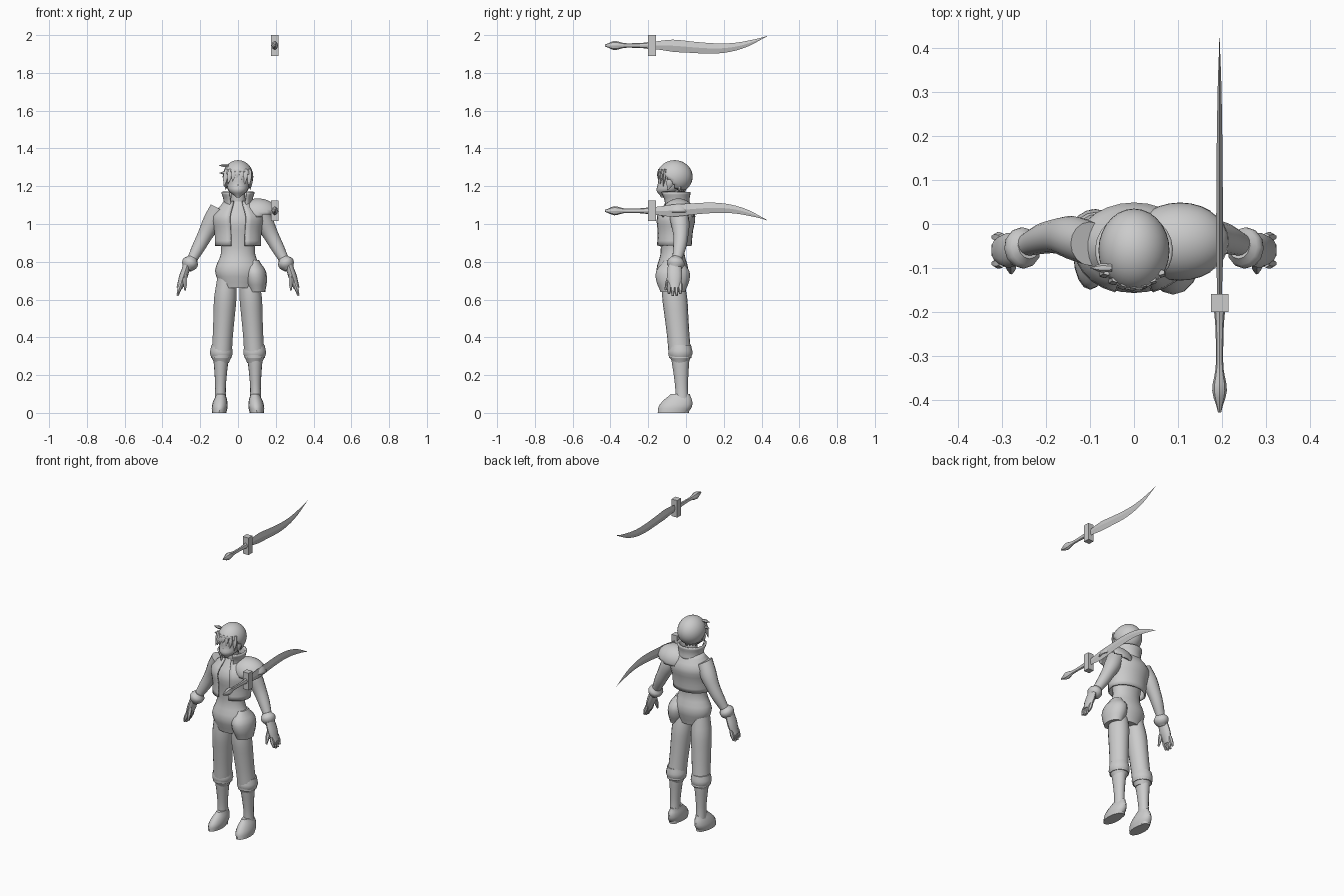
import bpy, bmesh, math
from mathutils import Vector

cube = bpy.data.objects.get("Cube")
if cube:
    bpy.data.objects.remove(cube, do_unlink=True)

grey = bpy.data.materials.new("plain grey")
grey.use_nodes = True
shade = (.6, .6, .6, 1)
grey.diffuse_color = shade
grey.node_tree.nodes["Principled BSDF"].inputs["Base Color"].default_value = shade
SIDEWAYS, FORWARD, UP = Vector((1, 0, 0)), Vector((0, 1, 0)), Vector((0, 0, 1))


def finish(name, bm, thick=0, angle=45):
    bmesh.ops.recalc_face_normals(bm, faces=bm.faces)
    mesh = bpy.data.meshes.new(name)
    bm.to_mesh(mesh)
    bm.free()
    mesh.materials.append(grey)
    part = bpy.data.objects.new(name, mesh)
    bpy.context.collection.objects.link(part)
    if thick:
        solid = part.modifiers.new("thickness", "SOLIDIFY")
        solid.thickness, solid.offset = thick, 0
    bpy.ops.object.select_all(action="DESELECT")
    part.select_set(True)
    bpy.context.view_layer.objects.active = part
    bpy.ops.object.shade_smooth_by_angle(angle=math.radians(angle))


def smooth_value(values, t):
    """Read an evenly spaced list at t with a smooth curve through its values."""
    last = len(values) - 1
    place = t * last
    i = min(int(place), last - 1)
    f = place - i
    before, a, b, after = (values[min(max(j, 0), last)] for j in range(i - 1, i + 3))
    slope_a, slope_b = (b - before) / 2, (after - a) / 2
    ease = f * f * (3 - 2 * f)
    return a + (b - a) * ease + f * (1 - f) * ((1 - f) * slope_a - f * slope_b)


def loft(name, start, end, widths, depth=1, flat=1, bow=(0, 0, 0), skew=1, axis=None,
         sides=16, gap=0, mirror=1, thick=0, angle=45):
    """Skin ellipses along a bowed path; gap leaves the front open by that half angle."""
    bm = bmesh.new()
    start, end, bow = Vector(start), Vector(end), Vector(bow)
    steps = 3 * (len(widths) - 1)
    count = sides + 1 if gap else sides
    along = axis or (end - start).normalized()
    across = (UP if abs(along.y) > .9 else FORWARD).cross(along).normalized()
    away = along.cross(across)
    loops = []
    for i in range(steps + 1):
        t = i / steps
        centre = start.lerp(end, t) + bow * math.sin(math.pi * t ** skew)
        width = smooth_value(widths, t)
        loop = []
        for k in range(count):
            a = gap + 2 * (math.pi - gap) * k / sides
            spot = centre + across * width * flat * math.sin(a) - away * width * depth * math.cos(a)
            spot.x *= mirror
            loop.append(bm.verts.new(spot))
        loops.append(loop)
    for low, high in zip(loops, loops[1:]):
        for k in range(sides):
            n = (k + 1) % count
            bm.faces.new((low[k], low[n], high[n], high[k]))
    if not gap:
        bm.faces.new(loops[0])
        bm.faces.new(loops[-1])
    finish(name, bm, thick, angle)


def shell(name, centre, radii, keep):
    """Part of an ellipsoid, kept where the rule holds."""
    bm = bmesh.new()
    bmesh.ops.create_uvsphere(bm, u_segments=28, v_segments=20, radius=1)
    for v in bm.verts:
        v.co = Vector(c + r * p for c, r, p in zip(centre, radii, v.co))
    bmesh.ops.delete(bm, geom=[v for v in bm.verts if not keep(v.co)], context="VERTS")
    finish(name, bm, thick=.01)


def spike(name, root, tip, width, depth=1, mirror=1, end=.1):
    loft(name, root, tip, [width * .8, width, width * end], depth, sides=6, mirror=mirror)


# Torso, hips and neck
loft("torso", (0, -.07, .66), (0, -.05, 1.12), [.09, .122, .09, .1, .12, .06],
     depth=.7, bow=(0, -.01, 0), axis=UP, sides=24)
loft("neck", (0, -.05, 1.1), (0, -.06, 1.2), [.04, .035], axis=UP)

# Open short jacket and raised collar
loft("jacket", (0, -.064, .885), (0, -.05, 1.12), [.117, .12, .13, .07],
     depth=.76, axis=UP, sides=24, gap=.32, thick=.01)
loft("collar", (0, -.05, 1.09), (0, -.06, 1.17), [.07, .072, .084],
     depth=.95, axis=UP, sides=20, gap=.6, thick=.01)

# Left shoulder cape and hip pouch
shell("shoulder_cape", (.105, -.04, 1.05), (.108, .084, .08),
      lambda p: p.z > 1.03 + (p.x - .1) / 4)
loft("hip_pouch", (.08, -.07, .81), (.1, -.07, .64), [.03, .06, .06, .045], depth=1.45, axis=UP)

# Head with nose
loft("head", (0, -.12, 1.14), (0, -.06, 1.32), [.01, .05, .06, .068, .06, .03],
     depth=1.2, bow=(0, .02, 0), axis=UP, sides=20)
spike("nose", (0, -.14, 1.22), (0, -.152, 1.19), .006)

# Hair cap, fringe, nape and loose strands
shell("hair_cap", (0, -.06, 1.25), (.076, .09, .083),
      lambda p: p.z > 1.18 + max(0, -.05 - p.y))
for k in range(-3, 4):
    x = .02 * k
    y = -.06 - .09 * math.cos(x * 14)
    spike("fringe_strand", (x, y + .01, 1.29), (x * 1.1 - .008, y, 1.24 - abs(x) * .7), .014, .6)
    spike("nape_strand", (x * .8, -abs(x) / 2, 1.22), (x * .7, -.01 - abs(x) / 2, 1.165), .016, .7)
for z in (1.27, 1.31):
    spike("loose_strand", (-.05, -.1, z), (-.1, -.1, z), .01)

for s, side in ((-1, "right_"), (1, "left_")):
    # Arms, glove cuffs and hands
    loft(side + "arm", (.1, -.045, 1.08), (.25, -.05, .8), [.05, .05, .04, .034, .025],
         bow=(0, .02, 0), mirror=s)
    loft(side + "cuff", (.24, -.05, .82), (.27, -.06, .76), [.027, .042, .04, .025],
         depth=1.1, sides=12, mirror=s)
    loft(side + "palm", (.27, -.06, .78), (.31, -.06, .66), [.02, .022, .016],
         depth=1.8, sides=12, mirror=s)
    for k in range(4):
        y = -.09 + .02 * k
        spike(side + "finger", (.3, y, .69), (.32, y, .615 + .01 * abs(k - 1.5)), .012, 1, s, .5)
    spike(side + "thumb", (.28, -.08, .74), (.28, -.11, .65), .013, 1, s, .4)
    spike(side + "sideburn", (.068, -.075, 1.25), (.064, -.095, 1.18), .011, 1.8, s)

    # Baggy trousers gathered below the knee
    loft(side + "trouser_leg", (.06, -.07, .72), (.088, -.03, .29), [.05, .06, .057, .054, .055],
         depth=1.1, axis=UP, sides=18, mirror=s)
    loft(side + "trouser_gather", (.088, -.03, .36), (.088, -.03, .265), [.054, .061, .04],
         depth=1.05, axis=UP, sides=18, mirror=s)

    # Boots with a separate heel
    loft(side + "boot_shaft", (.09, -.03, .29), (.094, -.02, .05), [.04, .033, .028, .03],
         depth=1.2, axis=UP, mirror=s)
    loft(side + "boot_foot", (.09, -.03, .1), (.1, -.07, 0), [.024, .036, .042, .038],
         depth=2.1, axis=UP, mirror=s)
    loft(side + "boot_heel", (.096, -.01, .05), (.096, -.01, 0), [.027, .026], axis=UP, mirror=s)


def sword(name, middle, turn):
    """One curved sword along y; turn is -1 for an upside-down one."""
    x = .195
    loft(name + "_blade", (x, -.17, middle), (x, .43, middle + .05 * turn),
         [.02, .032, .03, .028, .023, .015, .001], flat=.25, bow=(0, 0, -.045 * turn), skew=1.5,
         axis=FORWARD, sides=4, angle=25)
    loft(name + "_grip", (x, -.43, middle), (x, -.18, middle), [.005, .024, .013, .012, .014, .02],
         flat=.7, axis=FORWARD, sides=8, angle=30)
    bm = bmesh.new()
    bmesh.ops.create_cube(bm, size=1)
    bmesh.ops.scale(bm, vec=(.04, .04, .11), verts=bm.verts)
    bmesh.ops.translate(bm, vec=(x, -.18, middle), verts=bm.verts)
    finish(name + "_guard", bm, angle=30)


# Upper sword and its upside-down twin by the shoulder
sword("upper_sword", 1.945, 1)
sword("lower_sword", 1.07, -1)
